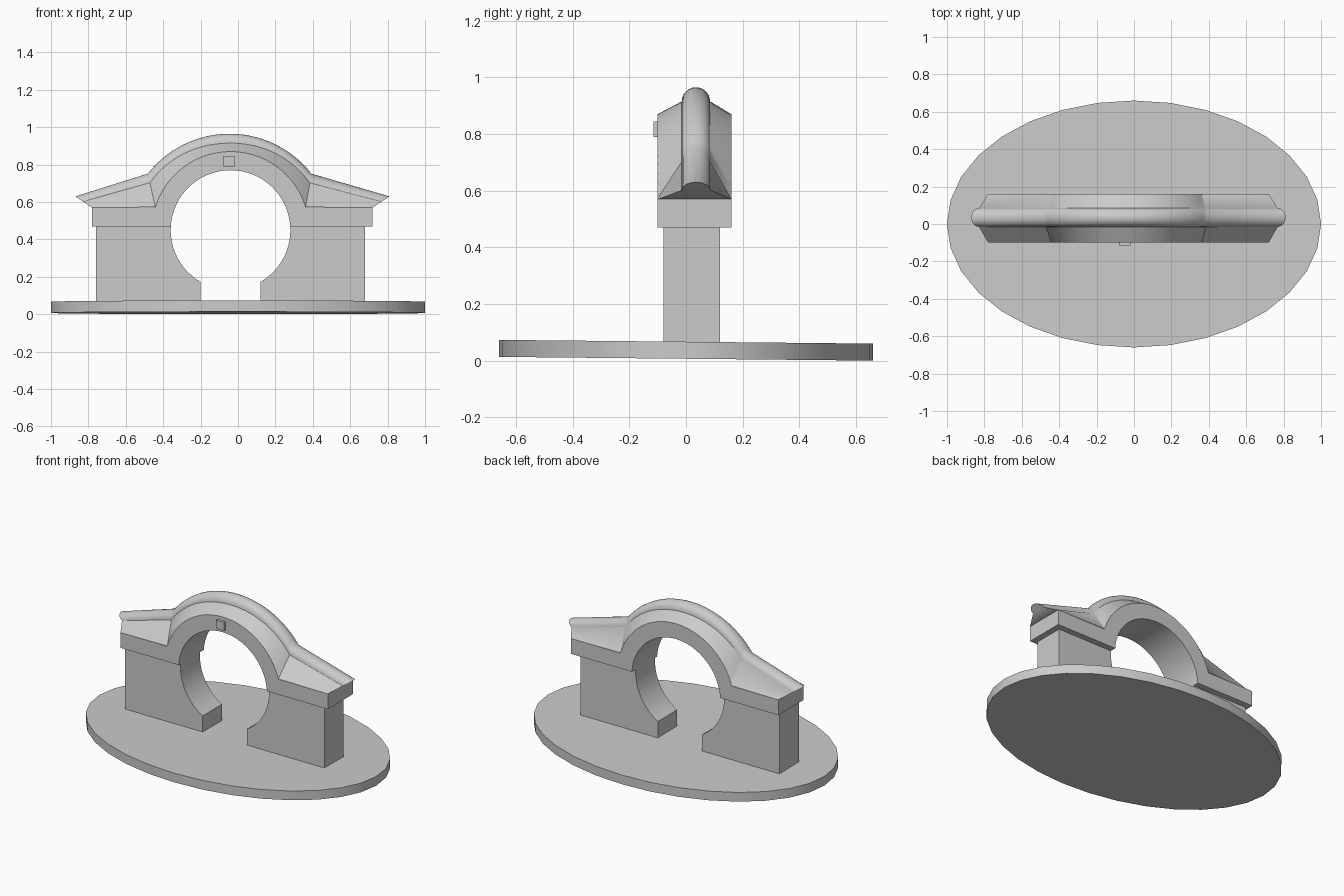
import bpy, bmesh
from math import sin, cos, radians, pi
from mathutils import Vector

cube = bpy.data.objects.get("Cube")
if cube:
    bpy.data.objects.remove(cube)

GREY = (0.6, 0.6, 0.6, 1)
stone = bpy.data.materials.new("grey stone")
stone.use_nodes = True
stone.diffuse_color = GREY
stone.node_tree.nodes["Principled BSDF"].inputs["Base Color"].default_value = GREY

CX, CZ, R = -0.04, 0.45, 0.32   # centre and radius of the round opening
MID_Y = 0.03


def arc(cx, cz, r, start, end, n):
    angles = [radians(start + (end - start) * i / n) for i in range(n + 1)]
    return [(cx + r * cos(a), cz + r * sin(a)) for a in angles]


def loft(name, rings, angle=40):
    """Skin a list of equal closed loops and cap both ends."""
    bm = bmesh.new()
    loops = [[bm.verts.new(p) for p in ring] for ring in rings]
    for a, b in zip(loops, loops[1:]):
        for i in range(len(a)):
            j = (i + 1) % len(a)
            bm.faces.new((a[i], a[j], b[j], b[i]))
    bm.faces.new(loops[0])
    bm.faces.new(loops[-1])
    bmesh.ops.recalc_face_normals(bm, faces=bm.faces[:])
    mesh = bpy.data.meshes.new(name)
    bm.to_mesh(mesh)
    bm.free()
    obj = bpy.data.objects.new(name, mesh)
    bpy.context.collection.objects.link(obj)
    mesh.materials.append(stone)
    bpy.ops.object.select_all(action='DESELECT')
    obj.select_set(True)
    bpy.context.view_layer.objects.active = obj
    bpy.ops.object.shade_smooth_by_angle(angle=radians(angle))
    return obj


def prism(name, outline, y0, y1):
    return loft(name, [[(x, y, z) for x, z in outline] for y in (y0, y1)])


# Oval ground slab, slightly tilted towards the back
oval = [(cos(i * pi / 16), 0.66 * sin(i * pi / 16)) for i in range(32)]
loft("base_slab", [[(x, y, z - 0.01 * y) for x, y in oval] for z in (0.007, 0.067)])

# Piers with the round opening cut into them, and the blocks on top
for side, label in ((1, "left"), (-1, "right")):
    curve = arc(0, CZ, R, 3.6, -60, 14)
    outline = [(0.16, 0.06), (0.72, 0.06), (0.72, 0.47)] + curve
    prism(label + "_pier", [(CX + side * x, z) for x, z in outline], -0.08, 0.12)
    block = [(0.33, 0.47), (0.75, 0.47), (0.75, 0.57), (0.33, 0.57)]
    prism(label + "_impost", [(-0.03 + side * x, z) for x, z in block], -0.10, 0.16)

# Half-round arch band
outer = arc(CX, CZ, 0.42, 2.7, 177.3, 32)
inner = arc(CX, CZ, R, 176.4, 3.6, 32)
prism("arch_band", outer + inner, -0.10, 0.16)

# Cornice: rounded ridge that flares down to the imposts and arch band
ridge = [(0.81, 0.63)] + arc(-0.045, 0.41, 0.555, 38, 142, 28) + [(-0.87, 0.63)]
foot = [(0.72, 0.57)] + arc(CX, CZ, 0.42, 17, 163, 28) + [(-0.78, 0.57)]
rings = []
for top, low in zip(ridge, foot):
    top, low = Vector(top), Vector(low)
    down = (low - top).normalized()
    ring = [(low.x, MID_Y + 0.13, low.y)]
    for i in range(13):
        a = pi * i / 12
        p = top + down * 0.05 * (1 - sin(a))
        ring.append((p.x, MID_Y + 0.005 + 0.05 * cos(a), p.y))
    ring.append((low.x, MID_Y - 0.13, low.y))
    rings.append(ring)
loft("cornice", rings, 35)

# Small keystone block on the front of the arch
key = [(-0.08, 0.79), (-0.02, 0.79), (-0.02, 0.845), (-0.08, 0.845)]
prism("keystone", key, -0.115, -0.09)
